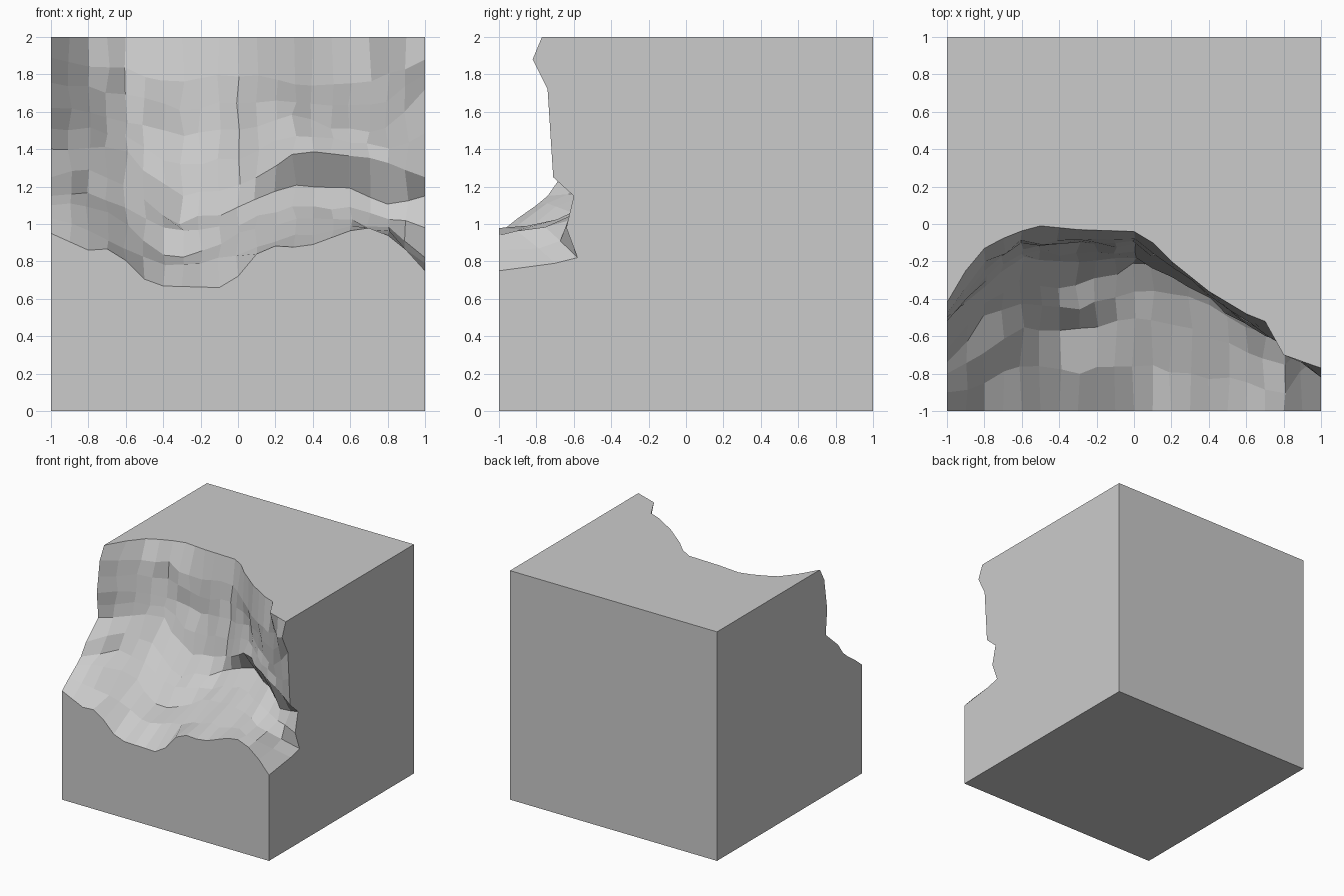
import bpy
import bmesh
import random
from mathutils import Vector

random.seed(4)

default_cube = bpy.data.objects.get("Cube")
if default_cube:
    bpy.data.objects.remove(default_cube, do_unlink=True)

# Overall block and facet settings
HALF = 1.0
HEIGHT = 2.0
COLUMNS = 20
ROUGHNESS = 0.014
WALL_ROWS = 2

# Upper edge of the hollow: x, y on the top face
UPPER_RIM = [(-1, -.42), (-.9, -.25), (-.8, -.13), (-.65, -.05), (-.5, -.01),
             (-.3, -.03), (0, -.04), (.1, -.1), (.2, -.2), (.3, -.28),
             (.4, -.36), (.6, -.48), (.7, -.52), (.8, -.7), (1, -.77)]

# Lower edge of the hollow: x, z on the front face
LOWER_RIM = [(-1, .95), (-.8, .86), (-.65, .87), (-.55, .74), (-.45, .67),
             (-.1, .66), (0, .72), (.1, .84), (.13, .9), (.25, .87),
             (.4, .89), (.67, .99), (.8, .94), (.9, .86), (1, .75)]

# Sections through the rock, wall to floor: x, then y, z points
SECTIONS = [
    (-1, [(-.48, 1.89), (-.52, 1.62), (-.5, 1.4), (-.67, 1.25),
          (-.74, 1.15), (-.8, 1.1), (-.9, 1.03)]),
    (-.8, [(-.2, 1.85), (-.28, 1.6), (-.33, 1.41), (-.42, 1.3),
           (-.5, 1.18), (-.7, 1.1), (-.85, .97)]),
    (-.6, [(-.1, 1.83), (-.13, 1.55), (-.17, 1.4), (-.3, 1.2),
           (-.42, 1.1), (-.55, 1), (-.75, .88)]),
    (-.35, [(-.1, 1.75), (-.1, 1.48), (-.22, 1.15), (-.36, 1),
            (-.46, .95), (-.58, .8), (-.8, .77)]),
    (0, [(-.08, 1.8), (-.12, 1.5), (-.18, 1.2), (-.22, 1.08),
         (-.36, 1), (-.5, .95), (-.75, .84)]),
    (.3, [(-.3, 1.75), (-.27, 1.57), (-.33, 1.38), (-.24, 1.2),
          (-.38, 1.1), (-.55, 1.02), (-.8, .93)]),
    (.6, [(-.53, 1.75), (-.51, 1.5), (-.54, 1.36), (-.43, 1.19),
          (-.56, 1.08), (-.7, 1.02), (-.85, .99)]),
    (.8, [(-.66, 1.8), (-.63, 1.5), (-.64, 1.32), (-.55, 1.12),
          (-.62, 1.03), (-.75, .98), (-.9, .96)]),
    (1, [(-.82, 1.88), (-.74, 1.72), (-.71, 1.25), (-.6, 1.15),
         (-.64, .98), (-.58, .82), (-.7, .79)]),
]


def bracket(table, x):
    """Neighbouring table entries around x and the blend between them."""
    for low, high in zip(table, table[1:]):
        if x <= high[0]:
            return low[1], high[1], (x - low[0]) / (high[0] - low[0])
    return table[-1][1], table[-1][1], 0.0


def value_at(table, x):
    low, high, blend = bracket(table, x)
    return low + (high - low) * blend


def section_at(x):
    """Full wall-to-floor section at x, ending on both rims."""
    low, high, blend = bracket(SECTIONS, x)
    middle = [Vector((x, *a)).lerp(Vector((x, *b)), blend)
              for a, b in zip(low, high)]
    top = Vector((x, value_at(UPPER_RIM, x), HEIGHT))
    front = Vector((x, -HALF, value_at(LOWER_RIM, x)))
    points = [top, *middle, front]
    # Extra facet rows on the tall wall
    for row in range(WALL_ROWS, 0, -1):
        points.insert(row + 1, points[row].lerp(points[row + 1], 0.5))
    return points


def roughen(points):
    """Shift the inner points a little for chiselled facets."""
    for point in points[1:-1]:
        point += Vector(random.uniform(-ROUGHNESS, ROUGHNESS)
                        for axis in range(len(point)))


def make_material(name, color):
    material = bpy.data.materials.new(name)
    material.use_nodes = True
    material.diffuse_color = color
    shader = material.node_tree.nodes["Principled BSDF"]
    shader.inputs["Base Color"].default_value = color
    return material


def build_block():
    bm = bmesh.new()

    # Faceted hollow
    grid = []
    for column in range(COLUMNS + 1):
        points = section_at(-HALF + 2 * HALF * column / COLUMNS)
        if 0 < column < COLUMNS:
            roughen(points)
        grid.append([bm.verts.new(point) for point in points])
    for left, right in zip(grid, grid[1:]):
        for row in range(len(left) - 1):
            bm.faces.new((left[row], left[row + 1],
                          right[row + 1], right[row]))

    # Flat block sides closing the hollow
    def corner(x, y, z):
        return bm.verts.new((x, y, z))

    back_top = [corner(x, HALF, HEIGHT) for x in (-HALF, HALF)]
    back_base = [corner(x, HALF, 0) for x in (-HALF, HALF)]
    front_base = [corner(x, -HALF, 0) for x in (-HALF, HALF)]
    bm.faces.new([column[0] for column in grid] + back_top[::-1])
    bm.faces.new([column[-1] for column in grid] + front_base[::-1])
    bm.faces.new(back_top + back_base[::-1])
    bm.faces.new(front_base + back_base[::-1])
    for side, profile in enumerate((grid[0], grid[-1])):
        bm.faces.new(profile + [front_base[side], back_base[side],
                                back_top[side]])

    bmesh.ops.recalc_face_normals(bm, faces=bm.faces)
    mesh = bpy.data.meshes.new("rock_block")
    bm.to_mesh(mesh)
    bm.free()
    block = bpy.data.objects.new("rock_block", mesh)
    bpy.context.collection.objects.link(block)
    return block


rock_block = build_block()
rock_block.data.materials.append(
    make_material("stone_grey", (0.6, 0.6, 0.6, 1)))
